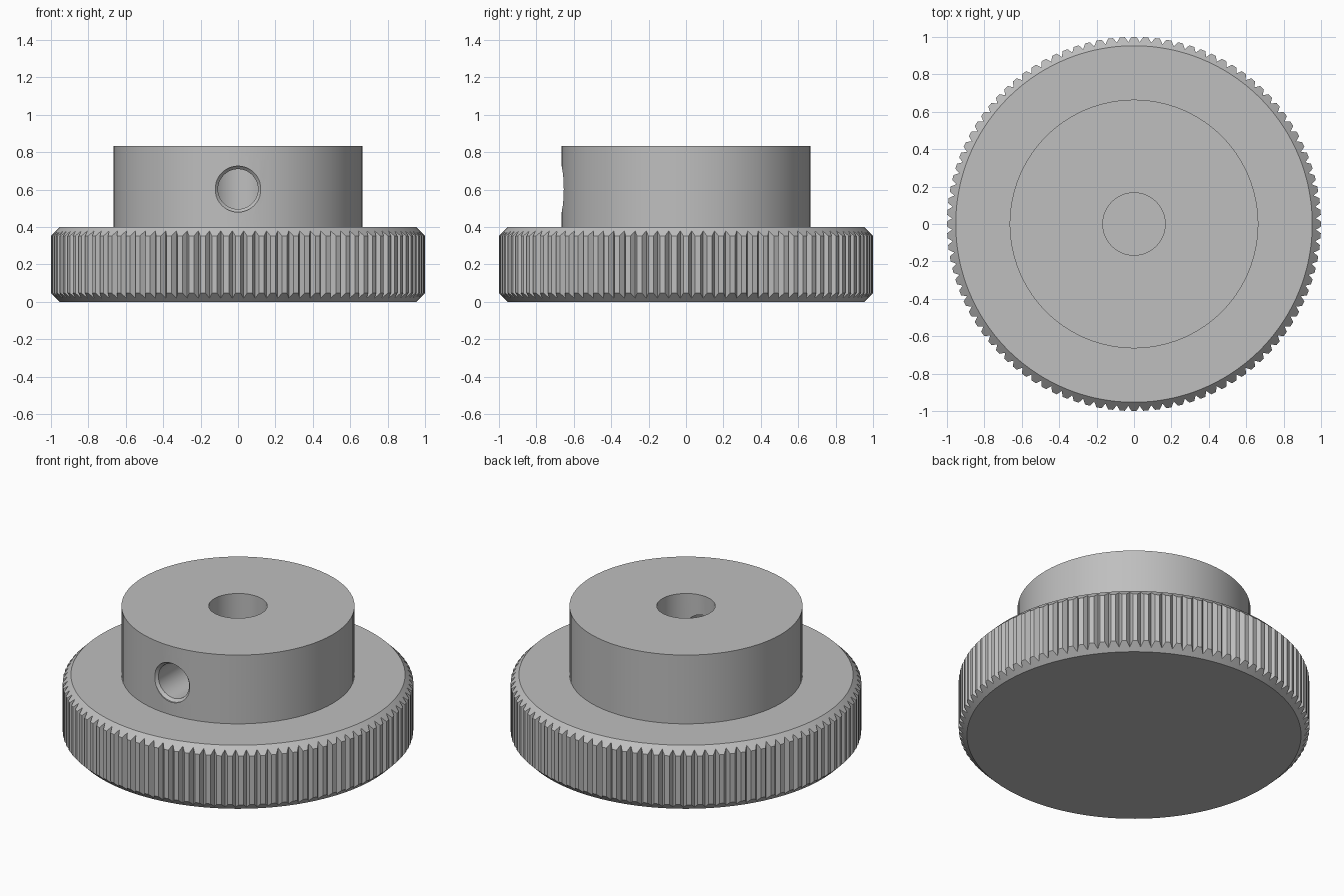
import bpy, bmesh, math
from mathutils import Matrix, Vector

cube = bpy.data.objects.get("Cube")
if cube:
    bpy.data.objects.remove(cube, do_unlink=True)

TEETH = 100
R_TIP, R_VALLEY, R_CAP = 1.0, 0.973, 0.953
RIM_H, TOP = 0.4, 0.833
HUB_R, BORE_R, BORE_FLOOR = 0.665, 0.167, 0.2
SCREW_Z, SCREW_R, SCREW_RIM = 0.603, 0.107, 0.123

metal = bpy.data.materials.new("grey metal")
metal.use_nodes = True
grey = (0.52, 0.52, 0.52, 1)
metal.diffuse_color = grey
metal.node_tree.nodes["Principled BSDF"].inputs["Base Color"].default_value = grey


def make_object(name, rings, matrix=Matrix()):
    """Skin a closed solid through matching rings of points."""
    bm = bmesh.new()
    loops = [[bm.verts.new(p) for p in ring] for ring in rings]
    n = len(loops[0])
    for a, b in zip(loops, loops[1:]):
        for i in range(n):
            j = (i + 1) % n
            bm.faces.new((a[i], a[j], b[j], b[i]))
    bm.faces.new(loops[0][::-1])
    bm.faces.new(loops[-1])
    bmesh.ops.recalc_face_normals(bm, faces=bm.faces)
    bm.transform(matrix)
    mesh = bpy.data.meshes.new(name)
    bm.to_mesh(mesh)
    bm.free()
    mesh.materials.append(metal)
    obj = bpy.data.objects.new(name, mesh)
    bpy.context.collection.objects.link(obj)
    return obj


def polar(r, angle, z):
    return Vector((r * math.cos(angle), r * math.sin(angle), z))


def lathe(name, profile, sides, matrix=Matrix()):
    rings = [[polar(r, math.tau * i / sides, z) for i in range(sides)]
             for r, z in profile]
    return make_object(name, rings, matrix)


# Knurled wheel: flat lands and V grooves, trimmed by 45 degree chamfers
tooth = [(-0.22, R_TIP), (0.22, R_TIP), (0.5, R_VALLEY)]
outline = [(math.tau * (k + f) / TEETH, r) for k in range(TEETH) for f, r in tooth]
knob = make_object("knurled_knob", [
    [polar(R_CAP, a, 0) for a, r in outline],
    [polar(r, a, r - R_CAP) for a, r in outline],
    [polar(r, a, RIM_H - r + R_CAP) for a, r in outline],
    [polar(R_CAP, a, RIM_H) for a, r in outline],
])

# Hub, shaft bore and radial set screw hole with a countersunk mouth
hub = lathe("hub", [(HUB_R, 0.25), (HUB_R, TOP)], 72)
bore = lathe("bore_cutter", [(BORE_R, BORE_FLOOR), (BORE_R, TOP + 0.1)], 48)
to_front = Matrix.Translation((0, 0, SCREW_Z)) @ Matrix.Rotation(math.pi / 2, 4, "X")
flare = SCREW_RIM - SCREW_R
mouth = HUB_R - 0.01
screw = lathe("screw_cutter", [
    (SCREW_R, 0.05), (SCREW_R, mouth - flare),
    (SCREW_RIM, mouth), (SCREW_RIM, HUB_R + 0.1)], 40, to_front)

bpy.context.view_layer.objects.active = knob
for tool, operation in ((hub, "UNION"), (bore, "DIFFERENCE"), (screw, "DIFFERENCE")):
    tool.hide_render = True
    mod = knob.modifiers.new(tool.name, "BOOLEAN")
    mod.operation = operation
    mod.solver = "EXACT"
    mod.object = tool
    bpy.ops.object.modifier_apply(modifier=mod.name)
    bpy.data.objects.remove(tool, do_unlink=True)

# Smooth round walls, crisp machined edges
for obj in bpy.context.selected_objects:
    obj.select_set(False)
knob.select_set(True)
bpy.ops.object.shade_smooth_by_angle(angle=math.radians(25))
